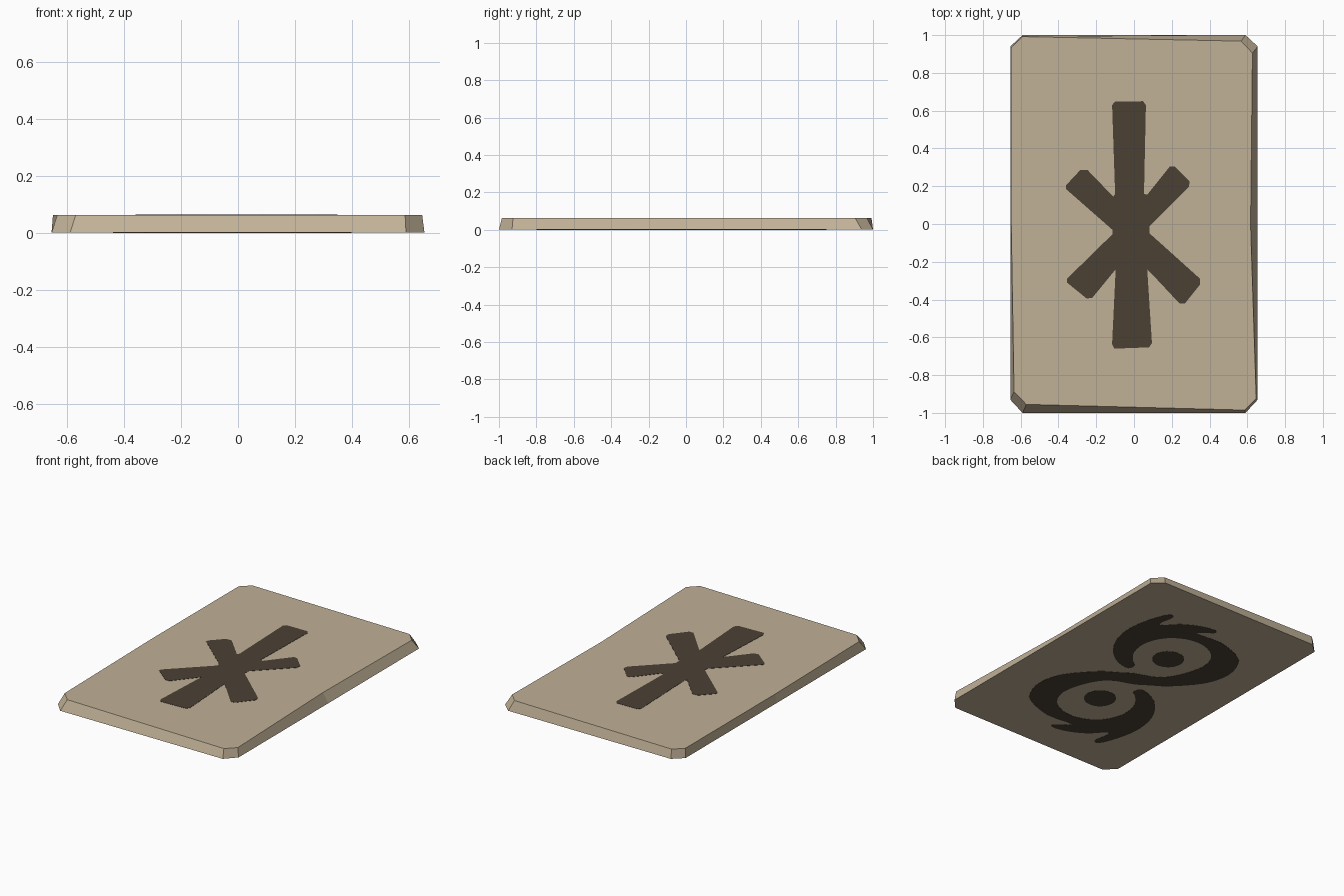
import bpy, bmesh, math
from mathutils import Vector

if "Cube" in bpy.data.objects:
    bpy.data.objects.remove(bpy.data.objects["Cube"])


def material(name, rgb):
    m = bpy.data.materials.new(name)
    m.diffuse_color = (*rgb, 1)
    m.use_nodes = True
    m.node_tree.nodes["Principled BSDF"].inputs["Base Color"].default_value = m.diffuse_color
    return m


STONE = material("tan stone", (0.53, 0.44, 0.31))
INK = material("dark brown paint", (0.072, 0.052, 0.034))


def loft(name, low, high, z0, z1, mat):
    """Solid between two outlines with the same number of points."""
    bm = bmesh.new()
    a = [bm.verts.new((p[0], p[1], z0)) for p in low]
    b = [bm.verts.new((p[0], p[1], z1)) for p in high]
    n = len(a)
    bm.faces.new(a[::-1])
    bm.faces.new(b)
    for i in range(n):
        j = (i + 1) % n
        bm.faces.new((a[i], a[j], b[j], b[i]))
    bmesh.ops.recalc_face_normals(bm, faces=bm.faces)
    bmesh.ops.triangulate(bm, faces=[f for f in bm.faces if len(f.verts) > 4])
    me = bpy.data.meshes.new(name)
    bm.to_mesh(me)
    bm.free()
    me.materials.append(mat)
    ob = bpy.data.objects.new(name, me)
    bpy.context.collection.objects.link(ob)
    return ob


def smooth_loop(pts, steps=3):
    """Closed Catmull-Rom curve through the points."""
    n, out = len(pts), []
    for i in range(n):
        p0, p1, p2, p3 = (Vector(pts[(i + k) % n]) for k in (-1, 0, 1, 2))
        for s in range(steps):
            t = s / steps
            out.append(0.5 * (2 * p1 + (p2 - p0) * t
                              + (2 * p0 - 5 * p1 + 4 * p2 - p3) * t * t
                              + (3 * p1 - p0 - 3 * p2 + p3) * t ** 3))
    return out


# Slab: chamfered rectangle below, slightly uneven hand-cut outline above
base = [(-0.59, -1), (0.59, -1), (0.655, -0.93), (0.655, 0), (0.655, 0.94),
        (0.59, 1), (-0.59, 1), (-0.655, 0.94), (-0.655, 0), (-0.655, -0.93)]
crown = [(-0.57, -0.955), (0.587, -0.985), (0.647, -0.925), (0.617, 0), (0.627, 0.905),
         (0.567, 0.968), (-0.59, 0.992), (-0.65, 0.935), (-0.65, 0), (-0.635, -0.888)]
loft("slab", base, crown, 0.001, 0.062, STONE)

# Six-armed star painted on the top
star = [(-0.116, 0.63), (-0.10, 0.648), (0.048, 0.65), (0.063, 0.63), (0.053, 0.16),
        (0.07, 0.155), (0.19, 0.305), (0.215, 0.305), (0.295, 0.225), (0.29, 0.195),
        (0.083, -0.01), (0.083, -0.05), (0.35, -0.29), (0.35, -0.32), (0.27, -0.42),
        (0.24, -0.42), (0.095, -0.265), (0.07, -0.24), (0.095, -0.63), (0.08, -0.653),
        (-0.105, -0.66), (-0.116, -0.635), (-0.097, -0.24), (-0.22, -0.39), (-0.25, -0.395),
        (-0.355, -0.31), (-0.355, -0.29), (-0.115, -0.055), (-0.115, -0.03),
        (-0.36, 0.185), (-0.36, 0.205), (-0.285, 0.285), (-0.245, 0.285), (-0.11, 0.145),
        (-0.10, 0.16)]
loft("top_star", star, star, 0.0605, 0.0635, INK)

# Double spiral painted on the underside: one half drawn on a frame
# turned by 50 degrees (u, v in hundredth-like units), the other half rotated
half = [(0, 5.5), (26, 1.5), (51, 5.5), (71, 13.5), (77, 23.5), (69, 33.5), (52, 39.5),
        (31, 40.5), (11, 35.5), (0, 26.5), (-1, 17.5), (1, 13.5), (-6, 10.5), (-16, 16.5),
        (-21, 26.5), (-18, 38.5), (-6, 49.5), (11, 57.5), (31, 63.5), (39, 63.5),
        (38, 60.5), (28, 56.5), (27, 53.5), (46, 54.5), (66, 52.5), (81, 48.5),
        (80, 45.5), (62, 45.5), (86, 36.5), (102, 23.5), (104, 14.5), (94, 3.5),
        (71, -4.5), (36, -7.5), (16, -6.5)]
C, S = math.cos(math.radians(50)), math.sin(math.radians(50))
CENTRE = Vector((-0.02, -0.023))


def place(u, v):
    u, v = u / 163, v / 81.5
    return CENTRE + Vector((-S * u + C * v, C * u + S * v))


outline = [place(u, v) for u, v in half] + [place(-u, -v) for u, v in half]
outline = smooth_loop(outline)
loft("underside_spiral", outline, outline, 0.0, 0.003, INK)

# Round eyes inside the two spiral loops
for side, label in ((1, "back"), (-1, "front")):
    c = place(34 * side, 19.5 * side)
    ring = [c + 0.098 * Vector((math.cos(k * math.tau / 24), math.sin(k * math.tau / 24)))
            for k in range(24)]
    loft("spiral_eye_" + label, ring, ring, 0.0, 0.003, INK)
